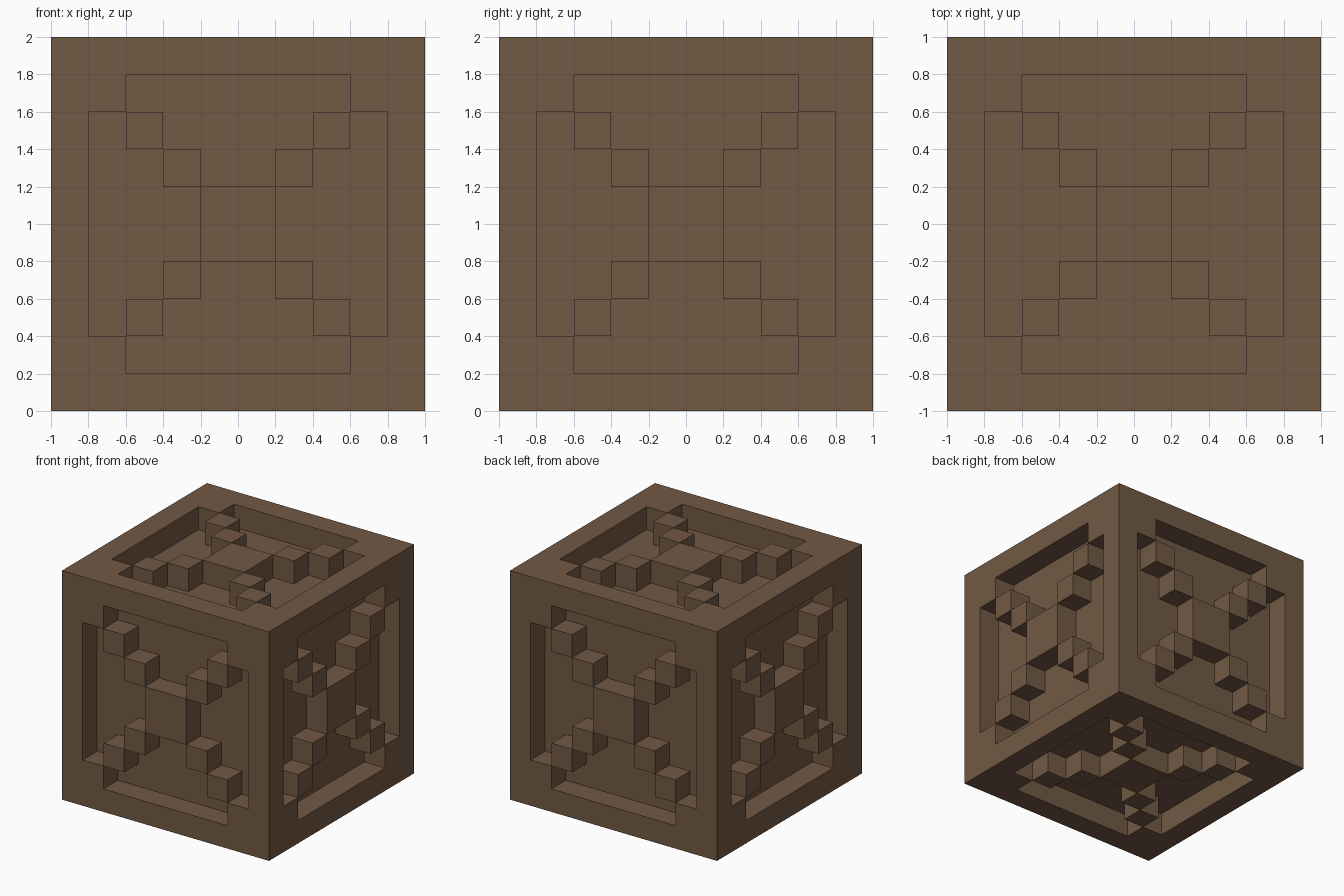
import bpy, bmesh
from math import radians
from mathutils import Matrix, Vector

default = bpy.data.objects.get("Cube")
if default:
    bpy.data.objects.remove(default, do_unlink=True)

CELLS = 10       # cells along each side of the block
DEPTH = 0.2      # depth of the carved pockets

# Single brown colour
brown = bpy.data.materials.new("brown")
colour = (0.168, 0.100, 0.058, 1.0)
brown.diffuse_color = colour
brown.use_nodes = True
bsdf = next(n for n in brown.node_tree.nodes if n.type == 'BSDF_PRINCIPLED')
bsdf.inputs["Base Color"].default_value = colour
bsdf.inputs["Roughness"].default_value = 0.9


def is_pocket(face):
    """Cells inside the border that lie off both diagonals are carved in."""
    c = face.calc_center_median()
    x, y = abs(c.x), abs(c.y)
    return max(x, y) < 0.8 and abs(x - y) > 0.01


def carved_panel():
    """One side of the block: border, stepped cross and four pockets."""
    bm = bmesh.new()
    bmesh.ops.create_grid(bm, x_segments=CELLS, y_segments=CELLS, size=1.0)
    pockets = [f for f in bm.faces if is_pocket(f)]
    result = bmesh.ops.extrude_face_region(bm, geom=pockets)
    floor = [v for v in result["geom"] if isinstance(v, bmesh.types.BMVert)]
    bmesh.ops.translate(bm, verts=floor, vec=(0, 0, -DEPTH))
    old = [f for f in pockets if f.is_valid]
    if old:
        bmesh.ops.delete(bm, geom=old, context='FACES')
    bmesh.ops.translate(bm, verts=bm.verts[:], vec=(0, 0, 1))
    mesh = bpy.data.meshes.new("carved_panel")
    bm.to_mesh(mesh)
    bm.free()
    return mesh


# Six turned copies of the panel close up into the block
panel = carved_panel()
turns = [Matrix.Rotation(radians(a), 4, 'X') for a in (0, 90, 180, 270)]
turns += [Matrix.Rotation(radians(a), 4, 'Y') for a in (90, -90)]
bm = bmesh.new()
for turn in turns:
    start = len(bm.verts)
    bm.from_mesh(panel)
    bm.verts.ensure_lookup_table()
    bmesh.ops.transform(bm, matrix=turn, verts=bm.verts[start:])

# Weld only the outer seams, then stand the block on the ground
outer = [v for v in bm.verts if max(map(abs, v.co)) > 0.99]
bmesh.ops.remove_doubles(bm, verts=outer, dist=0.001)
bmesh.ops.translate(bm, verts=bm.verts[:], vec=Vector((0, 0, 1)))

mesh = bpy.data.meshes.new("carved_block")
bm.to_mesh(mesh)
bm.free()
mesh.materials.append(brown)
bpy.data.meshes.remove(panel)
block = bpy.data.objects.new("carved_block", mesh)
bpy.context.scene.collection.objects.link(block)
